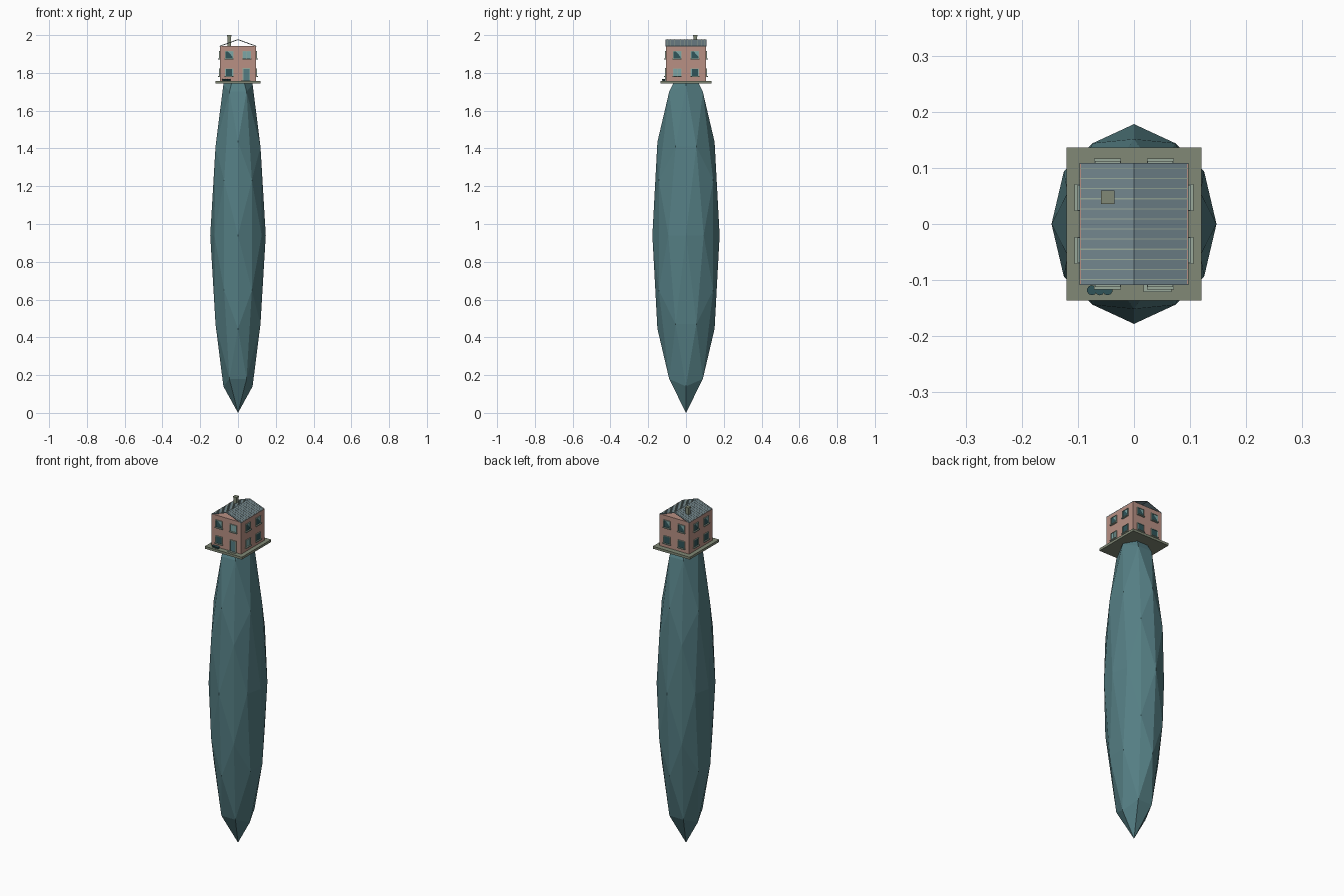
import bpy, bmesh
from math import radians, atan2, hypot
from mathutils import Matrix, Vector

if "Cube" in bpy.data.objects:
    bpy.data.objects.remove(bpy.data.objects["Cube"])

def mat(name, c):
    m = bpy.data.materials.new(name)
    m.diffuse_color = (*c, 1)
    m.use_nodes = True
    m.node_tree.nodes["Principled BSDF"].inputs["Base Color"].default_value = m.diffuse_color
    return m

TEAL = mat("teal", (0.09, 0.21, 0.23))
DARK = mat("dark_teal", (0.03, 0.09, 0.10))
GLASS = mat("glass", (0.20, 0.38, 0.38))
PINK = mat("pink_wall", (0.48, 0.28, 0.23))
STONE = mat("stone", (0.22, 0.25, 0.18))
ROOF = mat("roof_slate", (0.17, 0.24, 0.27))
TRIM = mat("trim", (0.32, 0.40, 0.33))

def finish(bm, name, m):
    me = bpy.data.meshes.new(name)
    bm.to_mesh(me)
    bm.free()
    ob = bpy.data.objects.new(name, me)
    me.materials.append(m)
    bpy.context.collection.objects.link(ob)
    return ob

def add_box(bm, lo, hi, M=Matrix()):
    lo, hi = Vector(lo), Vector(hi)
    T = Matrix.Translation((lo + hi) / 2) @ Matrix.Diagonal((*(hi - lo), 1))
    bmesh.ops.create_cube(bm, size=1, matrix=M @ T)

def boxes(name, m, items):
    bm = bmesh.new()
    for it in items:
        add_box(bm, *it)
    return finish(bm, name, m)

# stretched faceted spindle: icosahedron standing on an edge, subdivided once
bm = bmesh.new()
a, b = 0.5257, 0.8507
for s in (-1, 1):
    for t in (-1, 1):
        for p in ((s*a, 0, t*b), (s*b, t*a, 0), (0, s*b, t*a)):
            bm.verts.new(p)
bmesh.ops.convex_hull(bm, input=bm.verts[:])
bmesh.ops.subdivide_edges(bm, edges=bm.edges[:], cuts=1, use_grid_fill=True)
for v in bm.verts:
    n = v.co.normalized()
    v.co = (n.x * 0.147, n.y * 0.178, 0.94 + n.z * 0.94)
bmesh.ops.triangulate(bm, faces=bm.faces[:])
finish(bm, "faceted_spindle", TEAL)

# base slab and house body
boxes("base_slab", STONE, [((-0.12, -0.136, 1.743), (0.12, 0.136, 1.757))])
WX, WY = 0.096, 0.107
boxes("house_walls", PINK, [((-WX, -WY, 1.757), (WX, WY, 1.943))])

# open-ended gable roof with ribs running down each slope
rise, run = 0.035, 0.097
L, ang = hypot(rise, run), atan2(rise, run)
panels, ribs = [], []
for turn in (0, 180):
    M = (Matrix.Translation((0, 0, 1.977)) @ Matrix.Rotation(radians(turn), 4, 'Z')
         @ Matrix.Rotation(ang, 4, 'Y'))
    panels.append(((0, -0.109, -0.003), (L, 0.109, 0), M))
    for i in range(12):
        y = -0.099 + i * 0.018
        ribs.append(((0, y - 0.001, -0.001), (L, y + 0.001, 0.0012), M))
boxes("roof_slopes", ROOF, panels)
boxes("roof_ribs", TRIM, ribs)

# chimney with cap
boxes("chimney", STONE, [((-0.056, 0.039, 1.943), (-0.038, 0.057, 1.994)),
                         ((-0.059, 0.036, 1.993), (-0.035, 0.060, 2.0))])

# windows and door, laid out on each wall (x across the wall, -y outwards)
panes, frames, dark = [], [], bmesh.new()
SHAPES = {
    "slant": [(-1, 1), (-0.4, 1), (1, -0.5), (1, -1), (-1, -1)],
    "waist": [(-0.9, 1), (0.9, 1), (0.3, 0), (0.9, -1), (-0.9, -1), (-0.3, 0)],
}

def window(M, x, z, shape):
    w, h, f = 0.021, 0.022, 0.003
    panes.append(((x - w, -0.002, z - h), (x + w, 0, z + h), M))
    for s in (-1, 1):
        frames.append(((x + s*w - f/2, -0.005, z - h), (x + s*w + f/2, 0, z + h), M))
    frames.append(((x - w, -0.005, z + h - f), (x + w, 0, z + h), M))
    frames.append(((x - w - 0.003, -0.010, z - h - 0.002), (x + w + 0.003, 0, z - h + 0.003), M))
    if shape in SHAPES:
        vs = [dark.verts.new(M @ Vector((x + u*(w - f), -0.0028, z + v*(h - f))))
              for u, v in SHAPES[shape]]
        dark.faces.new(vs)
    else:
        frames.append(((x - 0.001, -0.004, z - h), (x + 0.001, 0, z + h), M))

for turn, d in ((0, WY), (90, WX), (180, WY), (270, WX)):
    M = Matrix.Rotation(radians(turn), 4, 'Z') @ Matrix.Translation((0, -d, 0))
    window(M, -0.047, 1.895, "slant")
    window(M, 0.047, 1.895, "bars" if turn == 0 else "slant")
    window(M, -0.047, 1.802, "bars" if turn == 90 else "waist")
    if turn:
        window(M, 0.047, 1.802, "waist")
boxes("window_panes", GLASS, panes)
boxes("window_frames", TRIM, frames)
bmesh.ops.triangulate(dark, faces=dark.faces[:])
finish(dark, "window_openings", DARK)

# front door, surround and step
F = Matrix.Translation((0, -WY, 0))
boxes("front_door", TEAL, [((0.027, -0.003, 1.757), (0.061, 0, 1.822), F)])
boxes("door_surround", TRIM, [((0.024, -0.005, 1.757), (0.028, 0, 1.825), F),
                              ((0.060, -0.005, 1.757), (0.064, 0, 1.825), F),
                              ((0.024, -0.005, 1.821), (0.064, 0, 1.825), F),
                              ((0.017, -0.014, 1.757), (0.067, 0, 1.760), F)])

# three plant pots beside the door
bm = bmesh.new()
for x in (-0.075, -0.061, -0.047):
    bmesh.ops.create_cone(bm, cap_ends=True, segments=10, radius1=0.007, radius2=0.009,
                          depth=0.010, matrix=Matrix.Translation((x, -0.118, 1.762)))
finish(bm, "plant_pots", DARK)
